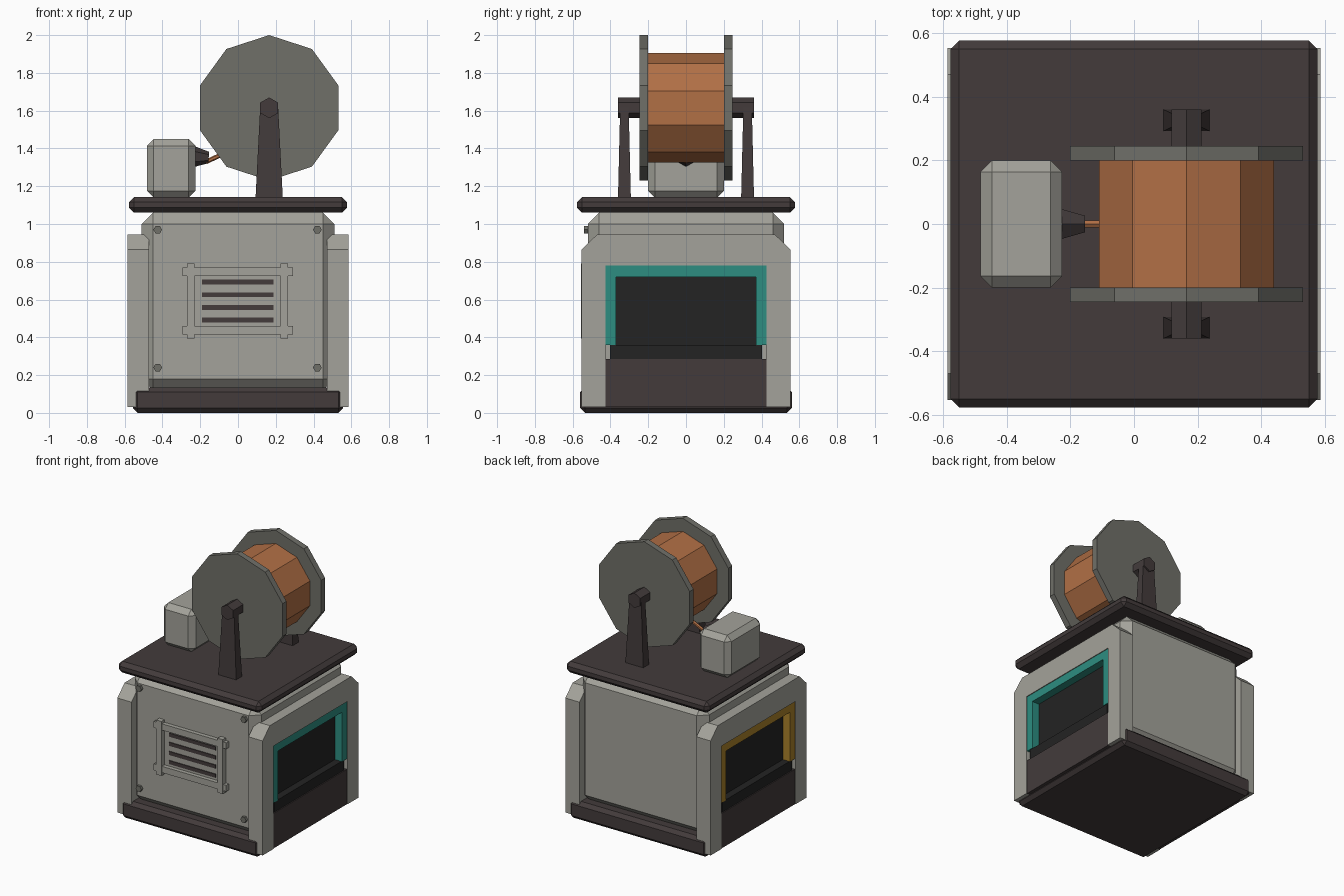
import bpy, bmesh
from math import pi
from mathutils import Matrix, Vector

if "Cube" in bpy.data.objects:
    bpy.data.objects.remove(bpy.data.objects["Cube"], do_unlink=True)


def material(name, r, g, b):
    m = bpy.data.materials.new(name)
    m.use_nodes = True
    m.diffuse_color = (r, g, b, 1)
    m.node_tree.nodes["Principled BSDF"].inputs["Base Color"].default_value = (r, g, b, 1)
    return m


GREY = material("light grey", .37, .365, .325)
STEEL = material("steel grey", .16, .16, .14)
BROWN = material("dark brown", .056, .044, .044)
BLACK = material("black", .017, .017, .017)
TEAL = material("teal", .026, .27, .22)
YELLOW = material("yellow", .40, .22, .023)
COPPER = material("copper", .44, .16, .06)


def finish(name, bm, mat):
    bmesh.ops.recalc_face_normals(bm, faces=bm.faces)
    mesh = bpy.data.meshes.new(name)
    bm.to_mesh(mesh)
    bm.free()
    mesh.materials.append(mat)
    ob = bpy.data.objects.new(name, mesh)
    bpy.context.collection.objects.link(ob)
    return ob


def box(name, x, y, z, mat, bevel=0, taper=1):
    """Box from three (min, max) ranges, with optional chamfer or narrowed top."""
    bm = bmesh.new()
    bmesh.ops.create_cube(bm, size=1)
    for v in bm.verts:
        k = taper if v.co.z > 0 else 1
        v.co = Vector(((x[0] + x[1]) / 2 + v.co.x * k * (x[1] - x[0]),
                       (y[0] + y[1]) / 2 + v.co.y * k * (y[1] - y[0]),
                       z[0] if v.co.z < 0 else z[1]))
    if bevel:
        bmesh.ops.bevel(bm, geom=bm.edges[:], offset=bevel, segments=1,
                        affect='EDGES', profile=.5)
    return finish(name, bm, mat)


def rod(name, a, b, r1, r2, sides, mat, spin=0):
    """Faceted cylinder or cone from point a to point b."""
    a, b = Vector(a), Vector(b)
    d = b - a
    bm = bmesh.new()
    bmesh.ops.create_cone(bm, cap_ends=True, segments=sides, radius1=r1, radius2=r2,
                          depth=d.length,
                          matrix=Matrix.Translation((a + b) / 2)
                          @ d.to_track_quat('Z', 'Y').to_matrix().to_4x4()
                          @ Matrix.Rotation(spin, 4, 'Z'))
    return finish(name, bm, mat)


def prism_x(name, outline, x0, x1, mat):
    """Extrude a (y, z) outline along x."""
    bm = bmesh.new()
    face = bm.faces.new([bm.verts.new((x0, y, z)) for y, z in outline])
    ext = bmesh.ops.extrude_face_region(bm, geom=[face])
    bmesh.ops.translate(bm, vec=(x1 - x0, 0, 0),
                        verts=[g for g in ext["geom"] if isinstance(g, bmesh.types.BMVert)])
    return finish(name, bm, mat)


def symmetric(half):
    return half + [(-y, z) for y, z in reversed(half)]


# Cabinet
box("plinth", (-.557, .557), (-.56, .56), (0, .135), BROWN, .025)
box("cabinet_body", (-.51, .51), (-.52, .52), (.12, 1.06), GREY, .06)
box("top_slab", (-.577, .577), (-.577, .577), (1.06, 1.143), BROWN, .027)

# Side arches with coloured screen surrounds
arch = symmetric([(.425, .03), (.553, .03), (.553, .865), (.47, .945)])
arch += [(-.425, .78), (.425, .78)]
surround = symmetric([(.37, .36), (.425, .36), (.425, .78)])
surround += [(-.37, .72), (.37, .72)]
for side, s, colour in (("left", 1, TEAL), ("right", -1, YELLOW)):
    def span(a, b):
        return tuple(sorted((s * a, s * b)))
    prism_x(side + "_arch", arch, s * .472, s * .586, GREY)
    prism_x(side + "_screen_surround", surround, s * .5, s * .58, colour)
    box(side + "_screen", span(.5, .522), (-.37, .37), (.33, .73), BLACK)
    box(side + "_screen_ledge", span(.5, .575), (-.402, .402), (.285, .36), BLACK)
    box(side + "_lower_panel", span(.5, .582), (-.425, .425), (.03, .285), BROWN)

# Front vent with crossed frame bars and slots
for z in (.438, .748):
    box("vent_rail", (-.295, .29), (-.55, -.51), (z - .023, z + .023), GREY)
for x in (-.25, .245):
    box("vent_post", (x - .021, x + .021), (-.556, -.51), (.393, .79), GREY)
for i in range(4):
    z = .492 + i * .0667
    box("vent_slot", (-.19, .187), (-.526, -.518), (z - .013, z + .013), BROWN)

# Corner bolts
for x in (-.425, .42):
    for z in (.24, .97):
        rod("panel_bolt", (x, -.51, z), (x, -.54, z), .023, .023, 6, STEEL, pi / 2)

# Winding motor, nozzle and wire
box("motor_housing", (-.483, -.226), (-.2, .2), (1.14, 1.45), GREY, .036)
rod("motor_nozzle", (-.24, 0, 1.357), (-.155, 0, 1.352), .058, .03, 6, BROWN)
rod("wire", (-.17, 0, 1.328), (.02, 0, 1.42), .012, .012, 6, COPPER)

# Spool
CX, CZ = .165, 1.615


def spool_part(name, y0, y1, r, sides, mat):
    ob = rod(name, (0, 0, y0), (0, 0, y1), r, r, sides, mat)
    top = max(ob.data.vertices, key=lambda v: v.co.x).co
    # Turn the first corner to the top, then lay the axis along y
    turn = Matrix.Rotation(-top.to_2d().angle_signed(Vector((0, 1)), 0), 4, 'Z')
    ob.data.transform(Matrix.Translation((CX, 0, CZ)) @ Matrix.Rotation(pi / 2, 4, 'X') @ turn)


spool_part("copper_winding", -.2, .2, .29, 10, COPPER)
spool_part("axle", -.36, .36, .055, 6, BROWN)
for s in (-1, 1):
    spool_part("spool_flange", *sorted((s * .2, s * .245)), .385, 10, STEEL)
    box("axle_stand", (CX - .072, CX + .072), (s * .326 - .034, s * .326 + .034),
        (1.14, 1.62), BROWN, taper=.66)
